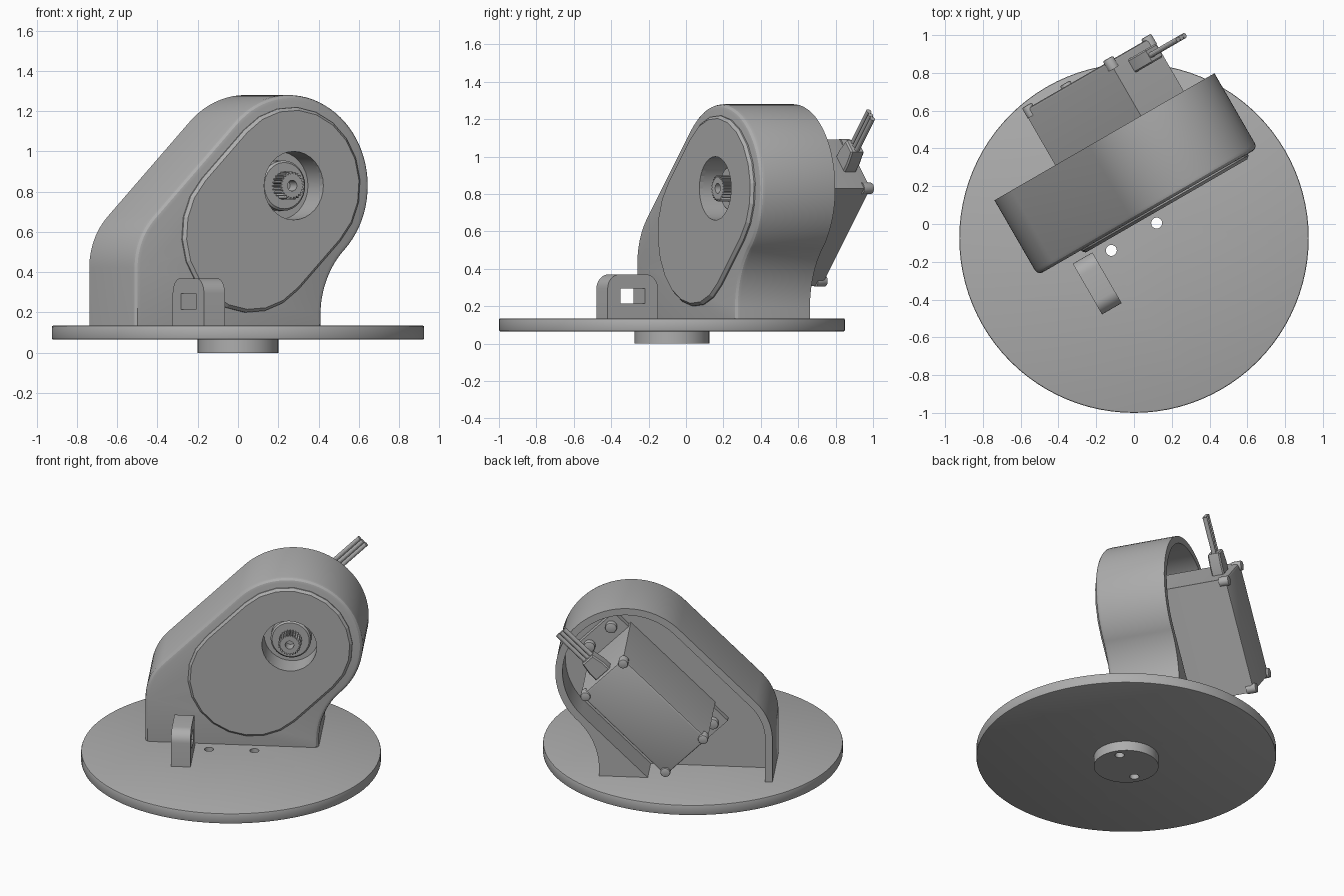
import bpy, bmesh, math
from mathutils import Matrix

if "Cube" in bpy.data.objects:
    bpy.data.objects.remove(bpy.data.objects["Cube"])

rad = math.radians
grey = bpy.data.materials.new("light_grey")
grey.diffuse_color = (0.42, 0.42, 0.42, 1)
grey.use_nodes = True
grey.node_tree.nodes["Principled BSDF"].inputs["Base Color"].default_value = grey.diffuse_color

# Frames: bracket turned 30 degrees, servo tilted 45 degrees about its shaft,
# and an upright frame whose extrusion axis is z
BRACKET = Matrix.Rotation(rad(30), 4, 'Z')
SHAFT = (0.318, 0.83)
SERVO = BRACKET @ Matrix.Translation((SHAFT[0], 0, SHAFT[1])) @ Matrix.Rotation(rad(-45), 4, 'Y')
BASE = Matrix.Translation((0, -0.075, 0)) @ Matrix.Rotation(rad(90), 4, 'X')


def arc(cx, cz, r, a0, a1, n):
    return [(cx + r * math.cos(rad(a0 + (a1 - a0) * i / n)),
             cz + r * math.sin(rad(a0 + (a1 - a0) * i / n))) for i in range(n + 1)]


def circle(cx, cz, r, n=32):
    return arc(cx, cz, r, 0, 360, n)[:-1]


def rect(x0, x1, z0, z1):
    return [(x0, z0), (x1, z0), (x1, z1), (x0, z1)]


def prism(name, profile, y0, y1, matrix, front=0, back=0, segs=3):
    """Extrude an x-z profile along y, optionally rounding either end rim."""
    bm = bmesh.new()
    a = [bm.verts.new((x, y0, z)) for x, z in profile]
    b = [bm.verts.new((x, y1, z)) for x, z in profile]
    n = len(profile)
    bm.faces.new(a)
    bm.faces.new(b)
    for i in range(n):
        j = (i + 1) % n
        bm.faces.new((a[i], a[j], b[j], b[i]))
    bmesh.ops.recalc_face_normals(bm, faces=bm.faces)
    for y, width in ((y0, front), (y1, back)):
        if width:
            rim = [e for e in bm.edges if all(abs(v.co.y - y) < 1e-5 for v in e.verts)]
            bmesh.ops.bevel(bm, geom=rim, offset=width, segments=segs, profile=0.5, affect='EDGES')
    bm.transform(matrix)
    me = bpy.data.meshes.new(name)
    bm.to_mesh(me)
    bm.free()
    me.materials.append(grey)
    ob = bpy.data.objects.new(name, me)
    bpy.context.collection.objects.link(ob)
    return ob


def cut(ob, *cutters):
    for c in cutters:
        m = ob.modifiers.new("cut", 'BOOLEAN')
        m.operation = 'DIFFERENCE'
        m.solver = 'EXACT'
        m.object = c
        bpy.context.view_layer.objects.active = ob
        bpy.ops.object.modifier_apply(modifier=m.name)
        bpy.data.objects.remove(c)


# Round base, boss underneath and the two through holes
disc = prism("base_disc", circle(0, 0, 0.925, 96), 0.065, 0.135, BASE, 0.008, 0.008, 2)
boss = prism("base_boss", circle(0, 0, 0.2, 48), 0, 0.07, BASE)
for part in (disc, boss):
    for x, y in ((0.12, 0.08), (-0.12, -0.065)):
        cut(part, prism("hole_cutter", circle(x, -y, 0.029, 20), -0.1, 0.3, BASE))

# Bracket housing: teardrop outline, open at the back
outline = ([(-0.577, 0.08), (0.497, 0.08)]
           + arc(0.947, 0.187, 0.45, 180, 135, 12)
           + arc(*SHAFT, 0.45, -45, 135, 40)
           + arc(-0.217, 0.422, 0.36, 135, 180, 12))
cavity = ([(-0.532, 0.05), (0.11, 0.05)]
          + arc(*SHAFT, 0.405, -45, 135, 40)
          + arc(-0.217, 0.422, 0.315, 135, 180, 12))
housing = prism("bracket_housing", outline, 0.02, 0.478, BRACKET, front=0.03)
cut(housing,
    prism("cavity_cutter", cavity, 0.27, 0.6, BRACKET),
    prism("shaft_cutter", circle(0, 0, 0.17), -0.1, 0.17, SERVO))

# Raised oval plate on the front
oval = arc(0, 0, 0.39, -90, 90, 11) + arc(-0.34, 0, 0.39, 90, 270, 11)
plate = prism("front_oval_plate", oval, -0.003, 0.03, SERVO, front=0.015, segs=1)
cut(plate, prism("shaft_cutter", circle(0, 0, 0.17), -0.1, 0.1, SERVO))

# Servo: case, mounting flange, shaft collar and toothed shaft
prism("servo_case", rect(-0.555, 0.185, -0.185, 0.185), 0.15, 0.812, SERVO, back=0.015, segs=2)
prism("servo_flange", rect(-0.685, 0.315, -0.17, 0.17), 0.268, 0.315, SERVO)
prism("shaft_collar", circle(0, 0, 0.125), 0.09, 0.155, SERVO, front=0.01, segs=1)
teeth = []
for i in range(24):
    for k, r in enumerate((0.07, 0.07, 0.058, 0.058)):
        t = math.tau * (i + k / 4) / 24
        teeth.append((r * math.cos(t), r * math.sin(t)))
shaft = prism("toothed_shaft", teeth, 0.012, 0.1, SERVO)
cut(shaft, prism("bore_cutter", circle(0, 0, 0.027, 20), -0.05, 0.08, SERVO))

# Case screws at the back corners and flange screws
for side in (-1, 1):
    for a in (-0.535, 0.165):
        prism("case_screw", circle(a, side * 0.165, 0.031, 20), 0.765, 0.828, SERVO, back=0.008, segs=2)
    for a in (-0.63, 0.26):
        prism("flange_screw", circle(a, side * 0.095, 0.036, 20), 0.31, 0.35, SERVO, back=0.008, segs=2)

# Cable grip and three wires
grip = [(0.18, -0.06), (0.24, -0.06), (0.32, -0.045), (0.32, 0.045), (0.24, 0.06), (0.18, 0.06)]
prism("cable_grip", grip, 0.69, 0.77, SERVO, 0.008, 0.008, 1)
ALONG = SERVO @ Matrix.Translation((0, 0.73, 0)) @ Matrix.Rotation(rad(-90), 4, 'Z')
for i in (-1, 0, 1):
    prism("wire", circle(0, i * 0.028, 0.0145, 12), 0.3, 0.555, ALONG)

# Small upright tab with a rectangular window
TAB = BRACKET @ Matrix.Rotation(rad(90), 4, 'Z')   # profile x = depth, extrusion = -u
tab_shape = ([(-0.33, 0.11), (-0.02, 0.11)]
             + arc(-0.095, 0.295, 0.075, 0, 90, 8)
             + arc(-0.255, 0.295, 0.075, 90, 180, 8))
tab = prism("windowed_tab", tab_shape, 0.266, 0.386, TAB)
cut(tab, prism("window_cutter", rect(-0.25, -0.1, 0.215, 0.295), 0.1, 0.5, TAB))

# Smooth the round surfaces, keep hard edges
for ob in bpy.context.scene.objects:
    bpy.ops.object.select_all(action='DESELECT')
    ob.select_set(True)
    bpy.context.view_layer.objects.active = ob
    bpy.ops.object.shade_smooth_by_angle(angle=rad(25 if ob is not plate else 10))
